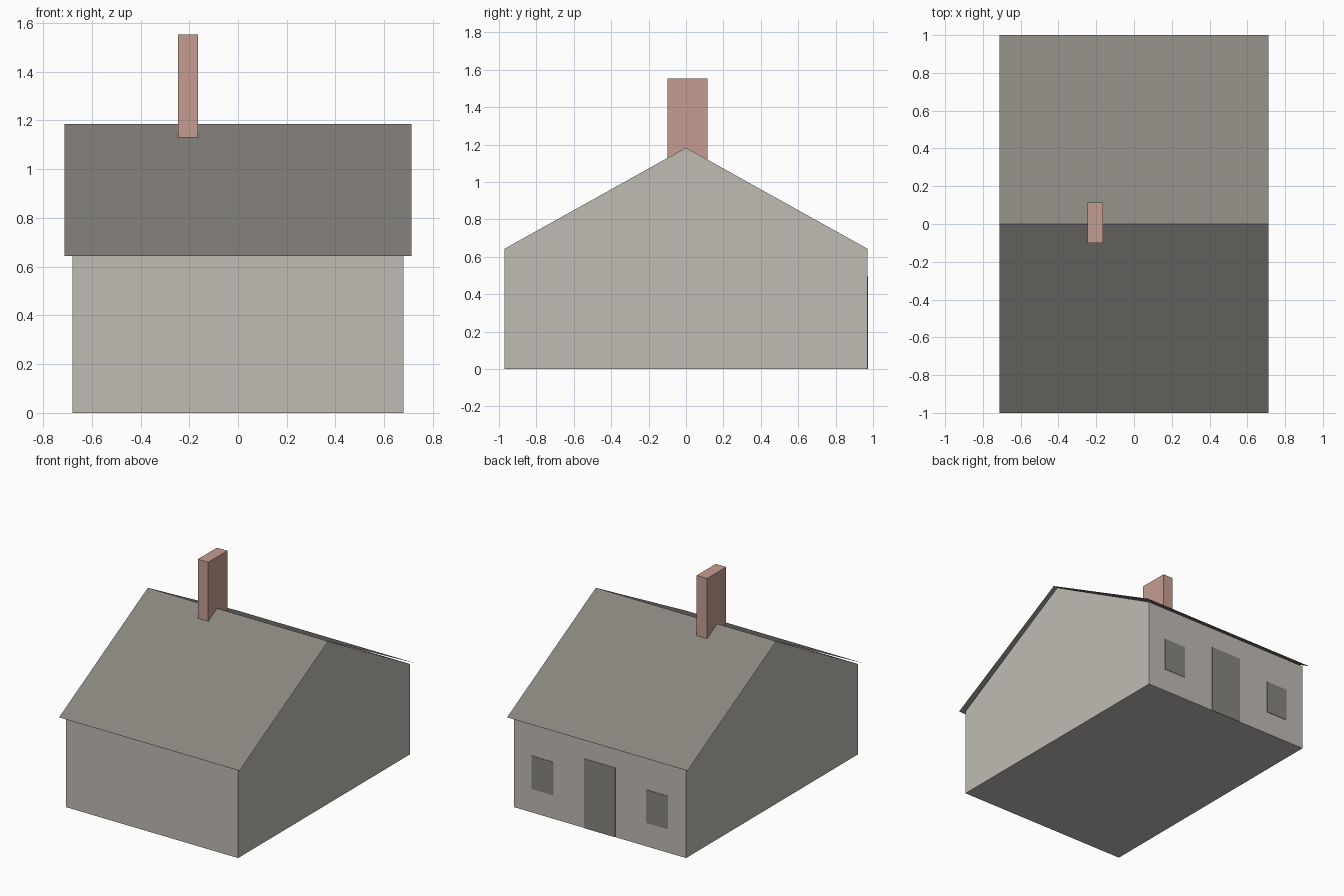
import bpy
import bmesh

if "Cube" in bpy.data.objects:
    bpy.data.objects.remove(bpy.data.objects["Cube"])


def material(name, rgb):
    # Colours are given as display values and converted to linear
    lin = [((c / 255 + 0.055) / 1.055) ** 2.4 for c in rgb] + [1.0]
    mat = bpy.data.materials.new(name)
    mat.use_nodes = True
    mat.diffuse_color = lin
    mat.node_tree.nodes["Principled BSDF"].inputs["Base Color"].default_value = lin
    return mat


def extrude_profile(name, profile, half_width, mat, closed=True):
    """Sweep a (y, z) profile along x; a closed profile gets end caps."""
    bm = bmesh.new()
    ends = [[bm.verts.new((x, y, z)) for y, z in profile]
            for x in (-half_width, half_width)]
    n = len(profile)
    for i in range(n if closed else n - 1):
        j = (i + 1) % n
        bm.faces.new((ends[0][i], ends[0][j], ends[1][j], ends[1][i]))
    if closed:
        for end in ends:
            bm.faces.new(end)
        bmesh.ops.recalc_face_normals(bm, faces=bm.faces)
    return finish(name, bm, mat)


def box(name, low, high, mat):
    bm = bmesh.new()
    bmesh.ops.create_cube(bm, size=1)
    for v in bm.verts:
        v.co = [high[i] if v.co[i] > 0 else low[i] for i in range(3)]
    return finish(name, bm, mat)


def finish(name, bm, mat):
    mesh = bpy.data.meshes.new(name)
    bm.to_mesh(mesh)
    bm.free()
    mesh.materials.append(mat)
    obj = bpy.data.objects.new(name, mesh)
    bpy.context.collection.objects.link(obj)
    return obj


wall_mat = material("pale_stone", (192, 188, 181))
roof_mat = material("grey_slate", (137, 134, 127))
brick_mat = material("dusty_brick", (197, 158, 145))

EAVE, RIDGE = 0.643, 1.185
WALL_X, WALL_Y = 0.68, 0.97

# Walls with gable ends
extrude_profile("walls", [(-WALL_Y, 0), (WALL_Y, 0), (WALL_Y, EAVE),
                          (0, RIDGE - 0.002), (-WALL_Y, EAVE)], WALL_X, wall_mat)

# Thin overhanging roof sheet
extrude_profile("roof", [(1, EAVE), (0, RIDGE), (-1, EAVE)], 0.712, roof_mat, closed=False)

# Chimney straddling the ridge
box("chimney", (-0.247, -0.1, 1.0), (-0.165, 0.115, 1.552), brick_mat)

# Door and windows on the back wall
plate_back, plate_front = WALL_Y - 0.002, WALL_Y + 0.003
box("door", (-0.122, plate_back, 0), (0.122, plate_front, 0.495), roof_mat)
for side, sign in (("left", 1), ("right", -1)):
    x_low, x_high = sorted((sign * 0.366, sign * 0.538))
    box(side + "_window", (x_low, plate_back, 0.168), (x_high, plate_front, 0.405), roof_mat)
